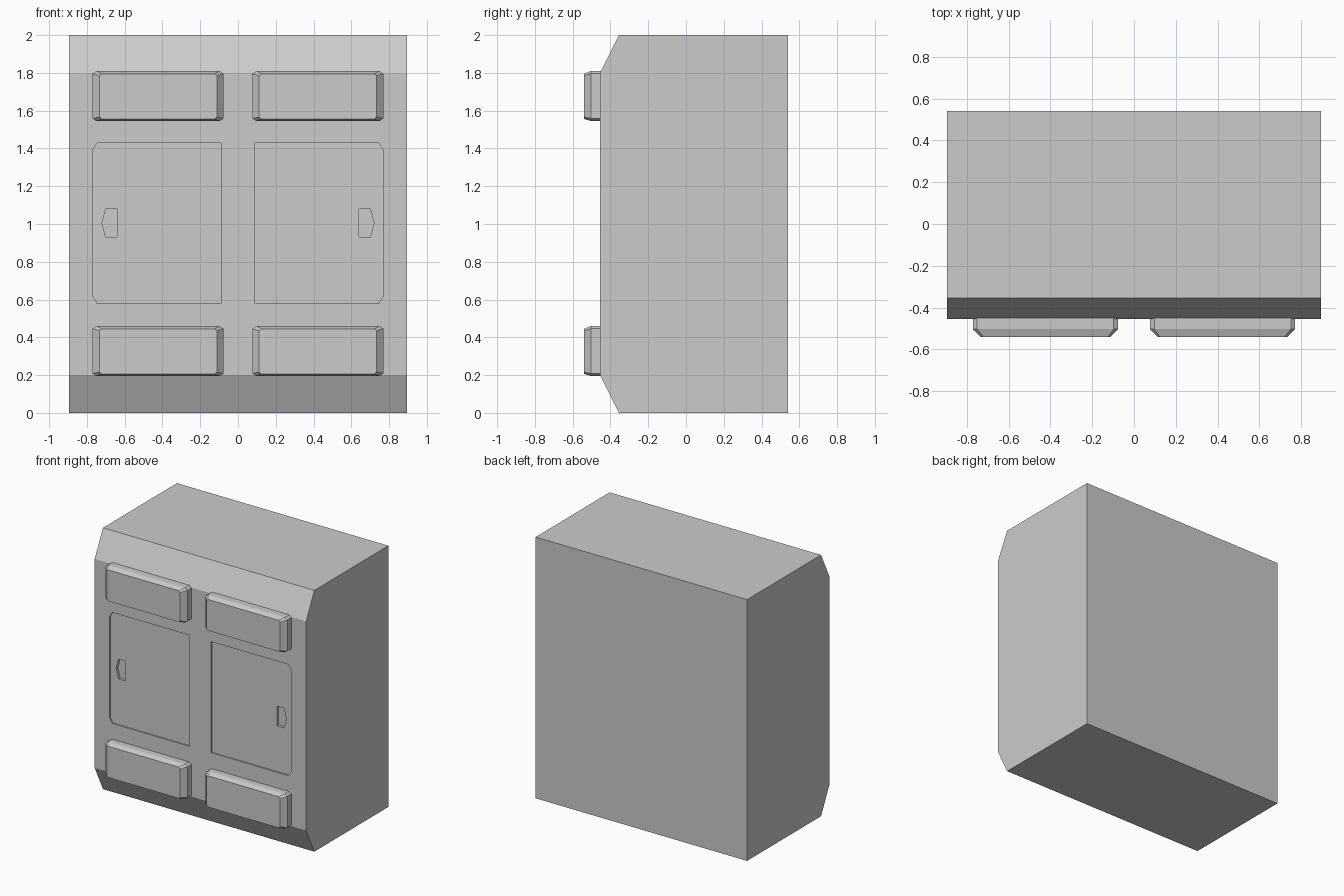
import bpy, bmesh

if "Cube" in bpy.data.objects:
    bpy.data.objects.remove(bpy.data.objects["Cube"])


def loft(name, sections):
    """Join matching closed loops of 3D points into a capped solid."""
    bm = bmesh.new()
    loops = [[bm.verts.new(p) for p in s] for s in sections]
    n = len(loops[0])
    for a, b in zip(loops, loops[1:]):
        for i in range(n):
            j = (i + 1) % n
            bm.faces.new((a[i], a[j], b[j], b[i]))
    bm.faces.new(loops[0])
    bm.faces.new(loops[-1])
    bmesh.ops.recalc_face_normals(bm, faces=bm.faces)
    mesh = bpy.data.meshes.new(name)
    bm.to_mesh(mesh)
    bm.free()
    obj = bpy.data.objects.new(name, mesh)
    bpy.context.collection.objects.link(obj)
    return obj


def mirror_x(obj):
    obj.modifiers.new("mirror", 'MIRROR').use_clip = False


def front_loop(points, y):
    return [(x, y, z) for x, z in points]


def cut_corner_rect(x0, x1, z0, z1, cx, cz):
    return [(x0 + cx, z0), (x1 - cx, z0), (x1, z0 + cz), (x1, z1 - cz),
            (x1 - cx, z1), (x0 + cx, z1), (x0, z1 - cz), (x0, z0 + cz)]


# Cabinet body: chamfered side profile swept across the width
FRONT = -0.455
profile = [(-0.355, 0), (FRONT, 0.2), (FRONT, 1.8), (-0.355, 2), (0.54, 2), (0.54, 0)]
body = loft("cabinet_body", [[(x, y, z) for y, z in profile] for x in (-0.895, 0.895)])

# Shallow door recesses and the deeper handle pockets inside them
door = [(0.09, 0.58), (0.745, 0.58), (0.77, 0.62), (0.77, 1.39), (0.745, 1.43), (0.09, 1.43)]
handle = [(0.64, 0.93), (0.70, 0.93), (0.72, 1.005), (0.70, 1.08), (0.64, 1.08)]
for name, outline, depth in (("door_cutter", door, 0.01), ("handle_cutter", handle, 0.03)):
    cutter = loft(name, [front_loop(outline, y) for y in (-0.6, FRONT + depth)])
    mirror_x(cutter)
    cutter.hide_render = True
    cutter.hide_set(True)
    cut = body.modifiers.new(name, 'BOOLEAN')
    cut.operation = 'DIFFERENCE'
    cut.solver = 'EXACT'
    cut.object = cutter

# Raised bevelled pads, two above and two below the doors
for name, z0 in (("upper_pad", 1.545), ("lower_pad", 0.195)):
    outer = cut_corner_rect(0.077, 0.77, z0, z0 + 0.265, 0.02, 0.014)
    inner = cut_corner_rect(0.112, 0.733, z0 + 0.011, z0 + 0.25, 0.012, 0.01)
    pad = loft(name, [front_loop(outer, -0.44), front_loop(outer, -0.503),
                      front_loop(inner, -0.54)])
    mirror_x(pad)
